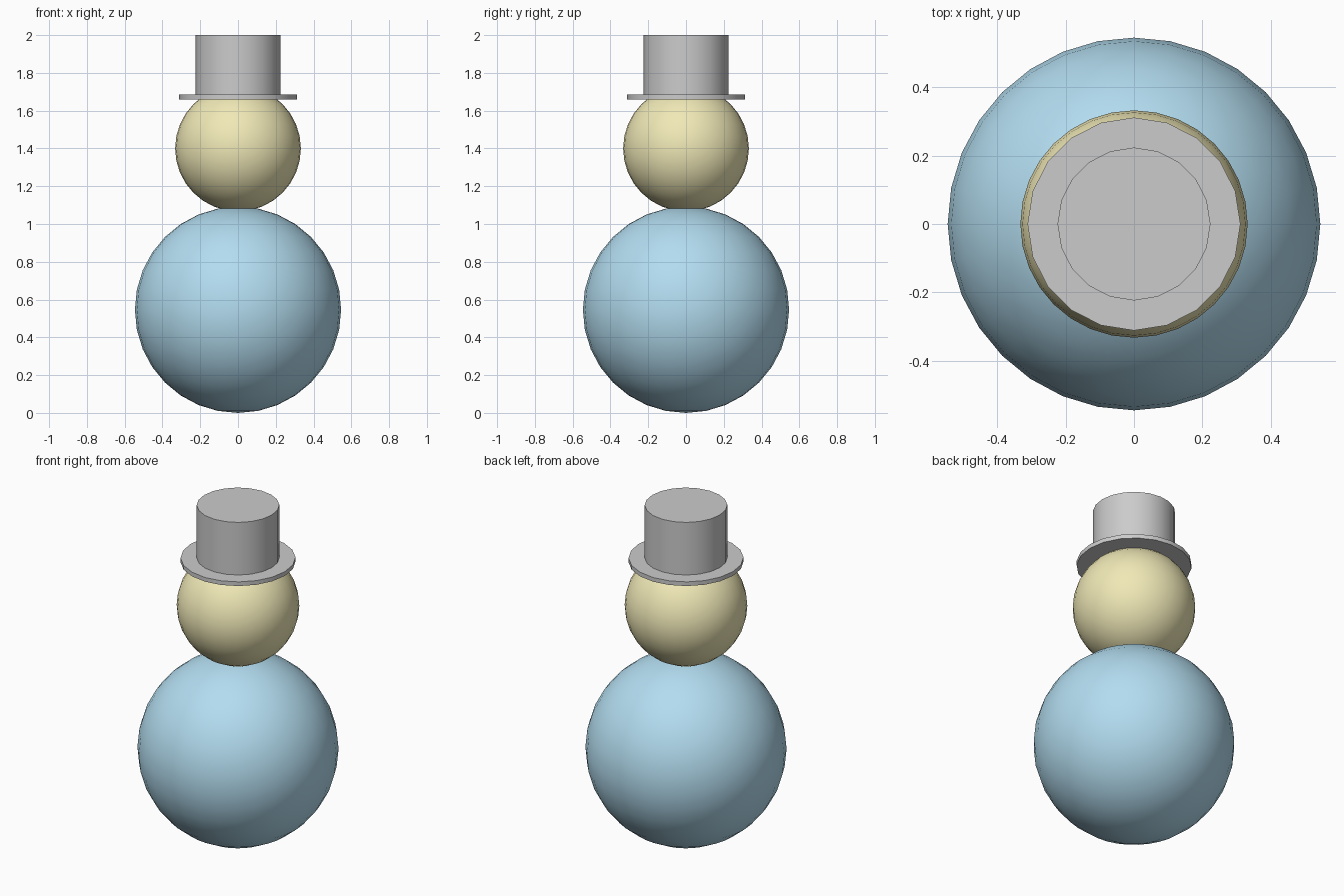
import bpy
import math

if "Cube" in bpy.data.objects:
    bpy.data.objects.remove(bpy.data.objects["Cube"])


def finish(name, colour=None):
    """Name the active part, smooth its curved faces and colour it."""
    ob = bpy.context.object
    ob.name = name
    bpy.ops.object.shade_smooth_by_angle(angle=math.radians(35))
    if colour:
        mat = bpy.data.materials.new(name + "_colour")
        mat.diffuse_color = (*colour, 1)
        mat.use_nodes = True
        mat.node_tree.nodes["Principled BSDF"].inputs["Base Color"].default_value = mat.diffuse_color
        ob.data.materials.append(mat)


def ball(name, radius, z, colour):
    bpy.ops.mesh.primitive_uv_sphere_add(
        segments=32, ring_count=16, radius=radius, location=(0, 0, z))
    finish(name, colour)


def disc(name, radius, z0, z1):
    bpy.ops.mesh.primitive_cylinder_add(
        vertices=20, radius=radius, depth=z1 - z0, location=(0, 0, (z0 + z1) / 2))
    finish(name)


# Stacked balls
ball("body", 0.546, 0.546, (0.45, 0.72, 0.87))
ball("head", 0.333, 1.40, (0.87, 0.81, 0.47))

# Top hat
disc("hat_brim", 0.312, 1.66, 1.685)
disc("hat_crown", 0.224, 1.685, 2.0)
